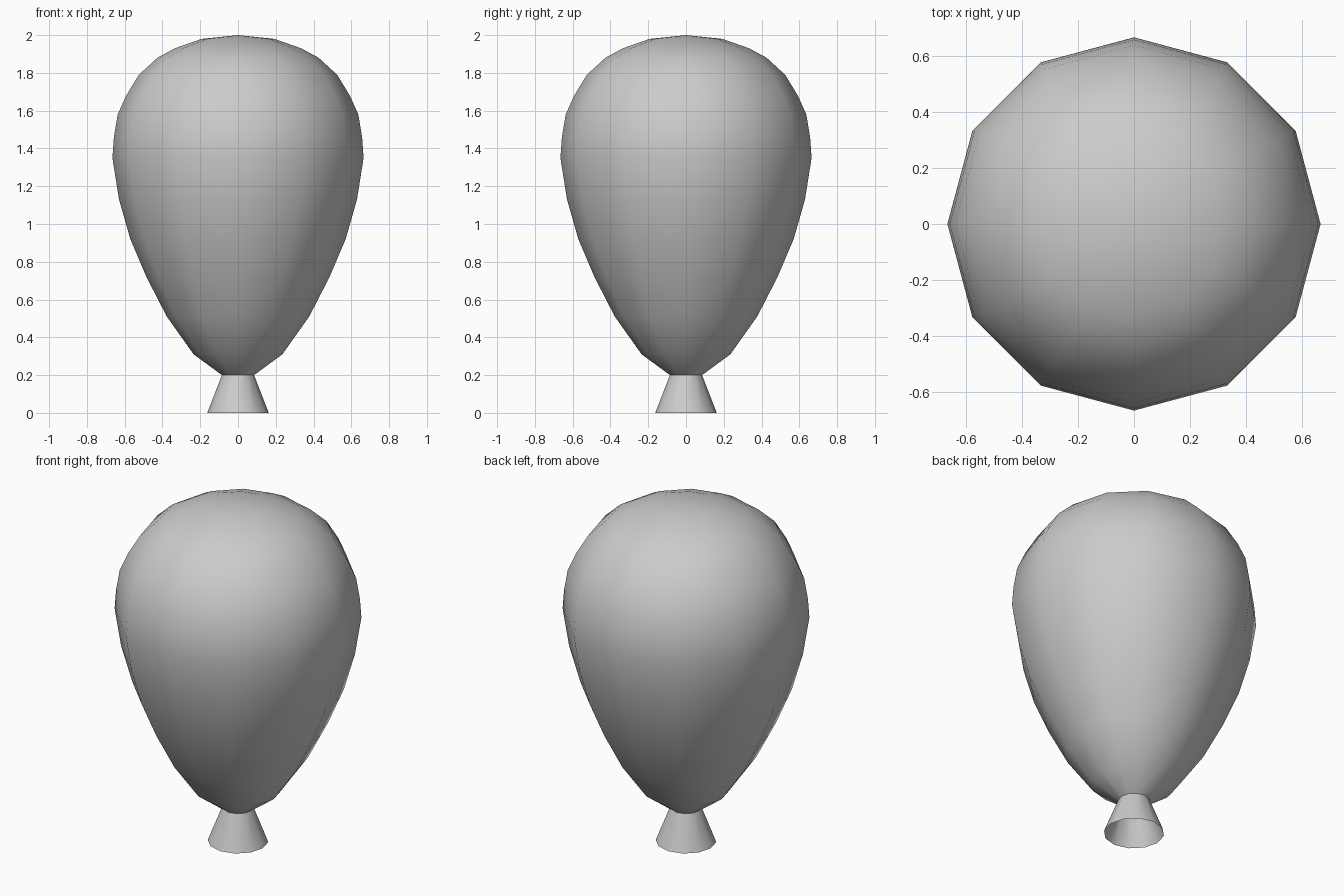
import bpy, bmesh, math

if "Cube" in bpy.data.objects:
    bpy.data.objects.remove(bpy.data.objects["Cube"])

SIDES = 12


def lathe(name, profile):
    """Revolve (radius, height) points around z; radius 0 makes a pole."""
    bm = bmesh.new()
    rings = []
    for r, z in profile:
        n = SIDES if r > 0 else 1
        rings.append([bm.verts.new((r * math.cos(math.tau * i / SIDES),
                                    r * math.sin(math.tau * i / SIDES), z))
                      for i in range(n)])
    for a, b in zip(rings, rings[1:]):
        for i in range(SIDES):
            j = (i + 1) % SIDES
            if len(b) == 1:
                f = bm.faces.new((a[i], a[j], b[0]))
            else:
                f = bm.faces.new((a[i], a[j], b[j], b[i]))
            f.smooth = True
    me = bpy.data.meshes.new(name)
    bm.to_mesh(me)
    bm.free()
    ob = bpy.data.objects.new(name, me)
    bpy.context.collection.objects.link(ob)
    return ob


# Inflated body, from the pinch up to the crown
lathe("balloon_body", [
    (0.085, 0.20), (0.235, 0.31), (0.377, 0.51), (0.485, 0.72),
    (0.57, 0.92), (0.63, 1.13), (0.665, 1.35), (0.657, 1.46),
    (0.637, 1.58), (0.592, 1.68), (0.525, 1.79), (0.427, 1.88),
    (0.335, 1.93), (0.193, 1.98), (0.0, 2.0)])

# Flared, open mouth below the pinch
lathe("balloon_neck", [(0.163, 0.0), (0.085, 0.20)])
